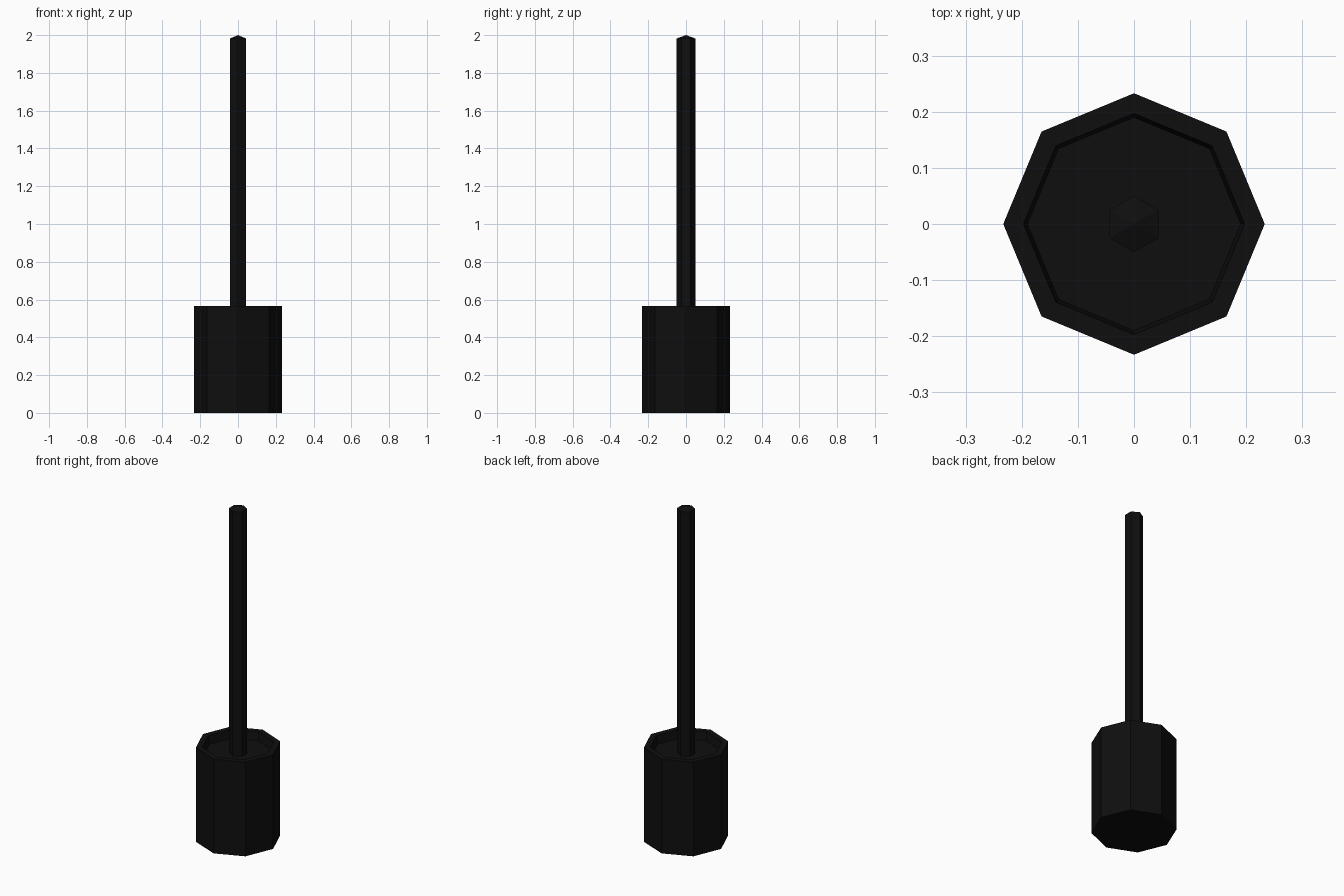
import bpy, bmesh, math

if "Cube" in bpy.data.objects:
    bpy.data.objects.remove(bpy.data.objects["Cube"])

black = bpy.data.materials.new("black plastic")
black.diffuse_color = (0.0045, 0.0045, 0.0045, 1)
black.use_nodes = True
black.node_tree.nodes["Principled BSDF"].inputs["Base Color"].default_value = black.diffuse_color


def lathe(name, sides, profile, turn=0.0):
    """Stack polygon rings (radius, z); radius 0 makes a single tip point."""
    bm = bmesh.new()
    rings = []
    for r, z in profile:
        if r == 0:
            rings.append([bm.verts.new((0, 0, z))] * sides)
        else:
            rings.append([bm.verts.new((r * math.cos(turn + 2 * math.pi * i / sides),
                                        r * math.sin(turn + 2 * math.pi * i / sides), z))
                          for i in range(sides)])
    for a, b in zip(rings, rings[1:]):
        for i in range(sides):
            j = (i + 1) % sides
            bm.faces.new(list(dict.fromkeys((a[i], a[j], b[j], b[i]))))
    bmesh.ops.recalc_face_normals(bm, faces=bm.faces)
    mesh = bpy.data.meshes.new(name)
    bm.to_mesh(mesh)
    bm.free()
    mesh.materials.append(black)
    obj = bpy.data.objects.new(name, mesh)
    bpy.context.collection.objects.link(obj)
    return obj


# octagonal holder with a rim and a recessed lid
lathe("holder", 8, [(0, 0), (0.233, 0), (0.233, 0.565), (0.197, 0.565),
                    (0.19, 0.515), (0, 0.515)])

# six-sided handle with a shallow pointed tip, standing on the lid
lathe("handle", 6, [(0, 0.51), (0.05, 0.51), (0.05, 1.982), (0, 2.0)], math.pi / 2)
